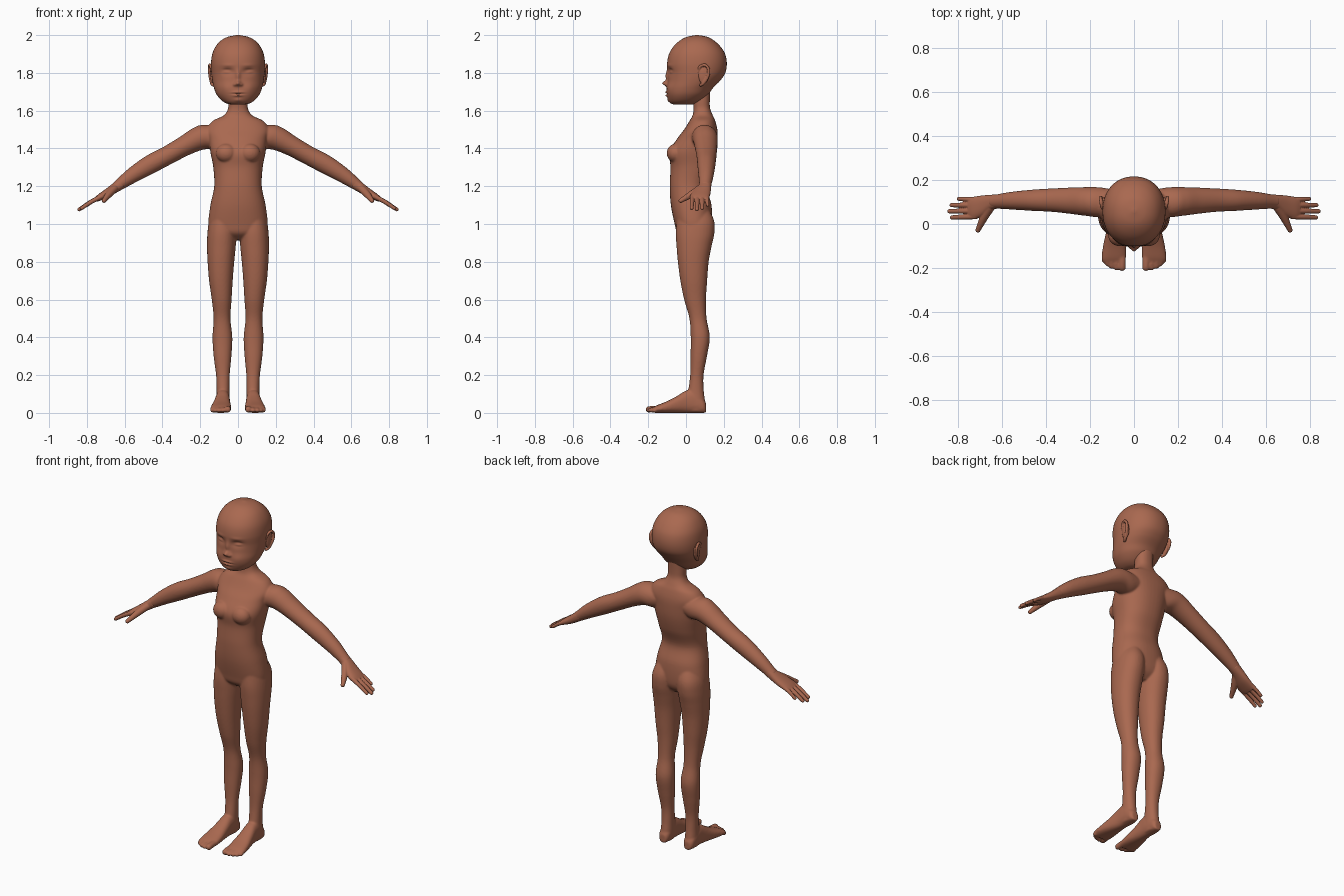
import bpy, bmesh, math
from mathutils import Vector, Matrix

skin = bpy.data.materials.new("brown skin")
skin.diffuse_color = (0.40, 0.14, 0.08, 1)


def spline(rows, steps):
    """Catmull-Rom through rows of (centre, U, V) vectors."""
    out = []
    for i in range(len(rows) - 1):
        quad = [rows[max(i - 1, 0)], rows[i], rows[i + 1], rows[min(i + 2, len(rows) - 1)]]
        for k in range(steps):
            t = k / steps
            out.append([0.5 * (2 * b + (c - a) * t + (2 * a - 5 * b + 4 * c - d) * t * t
                               + (3 * b - a - 3 * c + d) * t ** 3) for a, b, c, d in zip(*quad)])
    return out + [rows[-1]]


def loft(bm, rows, n=32, steps=6, e=2.0, side=1):
    """Skin a tube of superellipse sections; side=-1 mirrors it in x."""
    def p(v):
        return math.copysign(abs(v) ** (2 / e), v)
    rings = []
    for c, u, v in spline(rows, steps):
        ring = []
        for j in range(n):
            a = 2 * math.pi * j / n
            q = c + u * p(math.cos(a)) + v * p(math.sin(a))
            ring.append(bm.verts.new((q.x * side, q.y, q.z)))
        rings.append(ring)
    for a, b in zip(rings, rings[1:]):
        for j in range(n):
            bm.faces.new((a[j], a[(j + 1) % n], b[(j + 1) % n], b[j]))
    bm.faces.new(rings[0])
    bm.faces.new(rings[-1])


def ball(bm, c, r, side=1):
    m = Matrix.Translation((c[0] * side, c[1], c[2])) @ Matrix.Diagonal((*r, 1))
    bmesh.ops.create_uvsphere(bm, u_segments=24, v_segments=16, radius=1, matrix=m)


def tube(bm, pts, radii, side=1, ref=(0, 1, 0)):
    """Round-ended finger, toe or rim along points."""
    pts = [Vector(p) for p in pts]
    rows = []
    for i, (p, r) in enumerate(zip(pts, radii)):
        d = (pts[min(i + 1, len(pts) - 1)] - pts[max(i - 1, 0)]).normalized()
        u = d.cross(Vector(ref)).normalized()
        rows.append((p, u * r, d.cross(u) * r))
    loft(bm, rows, 16, 5, side=side)
    for i in (0, -1):
        ball(bm, pts[i], (radii[i],) * 3, side)


def level(z, x0, x1, y0, y1):
    """Horizontal section between x0..x1 and y0..y1."""
    return (Vector(((x0 + x1) / 2, (y0 + y1) / 2, z)),
            Vector(((x1 - x0) / 2, 0, 0)), Vector((0, (y1 - y0) / 2, 0)))


def across(x, z, r, y0, y1):
    """Section across the sloping arm."""
    return (Vector((x, (y0 + y1) / 2, z)), Vector((0.51, 0, 0.86)) * r,
            Vector((0, (y1 - y0) / 2, 0)))


def finish(name, bm, voxel=None, smooth=4):
    bmesh.ops.recalc_face_normals(bm, faces=bm.faces)
    me = bpy.data.meshes.new(name)
    bm.to_mesh(me)
    bm.free()
    me.materials.append(skin)
    ob = bpy.data.objects.new(name, me)
    bpy.context.collection.objects.link(ob)
    me.polygons.foreach_set("use_smooth", [True] * len(me.polygons))
    if voxel:
        m = ob.modifiers.new("fuse", 'REMESH')
        m.mode = 'VOXEL'
        m.voxel_size = voxel
        m.use_smooth_shade = True
        s = ob.modifiers.new("soften", 'SMOOTH')
        s.factor = 0.5
        s.iterations = smooth
    return ob


# --- body: torso, neck, arms, legs and feet fused together
bm = bmesh.new()
torso = [(.915, 0, .09, .06), (.95, -.045, .125, .14), (1.0, -.06, .138, .157), (1.1, -.08, .135, .146),
         (1.2, -.086, .112, .126), (1.3, -.082, .145, .131), (1.38, -.088, .163, .146),
         (1.45, -.048, .168, .155), (1.5, -.01, .166, .165), (1.545, .018, .155, .135),
         (1.575, .035, .142, .075), (1.61, .04, .128, .053), (1.65, .036, .126, .051), (1.72, .03, .13, .05)]
loft(bm, [level(z, -w, w, f, b) for z, f, b, w in torso], 48, e=2.3)
arm = [(.06, 1.47, .05, .04, .15), (.15, 1.46, .075, .03, .166), (.21, 1.45, .064, .036, .168),
       (.28, 1.415, .054, .045, .166), (.37, 1.365, .05, .055, .162), (.465, 1.315, .05, .06, .156),
       (.56, 1.257, .041, .066, .146), (.63, 1.207, .03, .07, .134), (.65, 1.193, .027, .07, .132)]
leg = [(1.1, .02, .12, -.05, .11), (1.02, .008, .152, -.05, .148), (.95, .008, .162, -.054, .15),
       (.88, .012, .164, -.05, .135), (.8, .02, .161, -.043, .12), (.7, .028, .153, -.03, .112),
       (.6, .034, .139, -.01, .106), (.5, .04, .129, .018, .109), (.4, .03, .135, .025, .126),
       (.3, .035, .129, .024, .111), (.2, .044, .116, .022, .093), (.12, .045, .113, .012, .094),
       (.05, .045, .115, 0, .102), (.006, .052, .108, .01, .1)]
foot = [(.107, .062, .098, .05), (.09, .05, .112, .075), (.04, .044, .117, .12), (0, .043, .12, .118),
        (-.05, .04, .13, .088), (-.1, .036, .141, .062), (-.15, .036, .146, .042), (-.17, .042, .142, .032)]
toes = [(.054, -.198, .017), (.08, -.2, .012), (.102, -.193, .012), (.121, -.182, .0115), (.136, -.167, .011)]
for s in (1, -1):
    loft(bm, [across(*r) for r in arm], side=s)
    loft(bm, [level(*r) for r in leg], side=s, e=2.15)
    loft(bm, [(Vector(((a + b) / 2, y, h / 2)), Vector(((b - a) / 2, 0, 0)), Vector((0, 0, h / 2)))
              for y, a, b, h in foot], side=s, e=2.4)
    for x, y, r in toes:
        tube(bm, [(x, -.13, .022), (x, (y - .14) / 2, .021), (x, y, r + .001)], [r, r, r], s, (1, 0, 0))
    ball(bm, (.062, -.055, 1.375), (.055, .047, .05), s)      # chest
finish("body", bm, 0.005, 8)

# --- hands: palm, four fingers, thumb
bm = bmesh.new()
palm = [(.615, 1.216, .029, .07, .135), (.65, 1.192, .026, .064, .133), (.69, 1.165, .023, .035, .13),
        (.73, 1.142, .018, .022, .124), (.752, 1.129, .013, .028, .118)]
fingers = [(.034, .828, .030, 1.083, .0115), (.06, .84, .058, 1.077, .012),
           (.086, .83, .086, 1.083, .0115), (.111, .798, .114, 1.1, .0105)]
for s in (1, -1):
    loft(bm, [across(*r) for r in palm], side=s, e=2.3)
    for y0, x, y, z, r in fingers:
        tube(bm, [(.72, y0, 1.147), ((.72 + x) / 2, (y0 + y) / 2, (1.147 + z) / 2 + .004), (x, y, z)],
             [r * 1.1, r, r * .85], s)
    tube(bm, [(.655, .075, 1.187), (.685, .025, 1.155), (.71, -.028, 1.123)], [.021, .018, .0115], s, (0, 0, 1))
finish("hands", bm, 0.003, 4)

# --- head: lofted skull and jaw, face raised and dented with soft bumps
bm = bmesh.new()
head = [(1.632, -.06, .03, .03), (1.638, -.08, .055, .06), (1.655, -.093, .085, .088), (1.685, -.102, .118, .113),
        (1.72, -.102, .143, .127), (1.76, -.097, .182, .136), (1.8, -.096, .208, .141), (1.85, -.1, .216, .143),
        (1.9, -.09, .207, .136), (1.94, -.066, .182, .118), (1.97, -.034, .15, .092), (1.99, .003, .115, .056),
        (2.0, .052, .066, .008)]
loft(bm, [level(z, -w, w, f, b) for z, f, b, w in head], 160, 9, 2.15)
face = [(.055, 1.806, .027, .017, .014), (.058, 1.802, .019, .010, -.010), (.058, 1.817, .022, .003, .004),
        (.058, 1.795, .018, .003, .003), (.055, 1.84, .03, .008, -.003), (0, 1.785, .012, .03, -.012),
        (0, 1.745, .014, .013, -.026), (.018, 1.738, .008, .008, -.010), (0, 1.698, .026, .005, -.008),
        (0, 1.68, .022, .005, -.008), (0, 1.689, .03, .0025, .005), (0, 1.655, .022, .01, -.005),
        (.065, 1.72, .03, .03, -.005)]
for v in bm.verts:
    if v.co.y < .02:
        x, z = abs(v.co.x), v.co.z
        v.co.y += sum(d * math.exp(-((x - cx) / sx) ** 2 - ((z - cz) / sz) ** 2)
                      for cx, cz, sx, sz, d in face)
finish("head", bm)

# --- ears: thin bowl with a raised rim
bm = bmesh.new()
rim = [(.135, .068, 1.795), (.143, .072, 1.83), (.15, .1, 1.842), (.152, .12, 1.818),
       (.148, .115, 1.78), (.139, .092, 1.745), (.131, .078, 1.735)]
for s in (1, -1):
    ball(bm, (.137, .093, 1.79), (.011, .028, .05), s)
    tube(bm, rim, [.006, .008, .008, .008, .008, .009, .008], s, (1, 0, 0))
finish("ears", bm, 0.003, 3)
